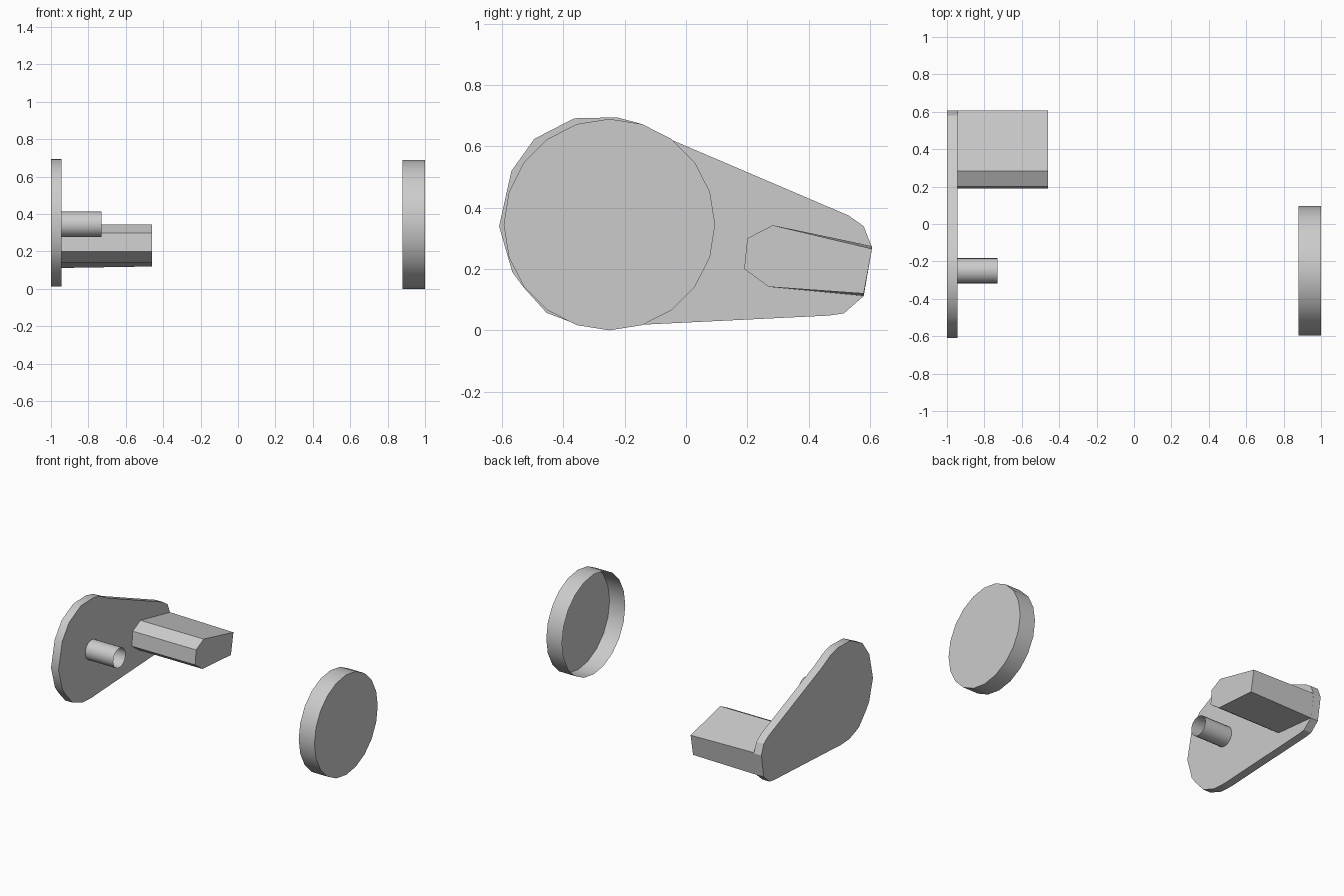
import bpy, bmesh
from math import cos, sin, tau, radians

if "Cube" in bpy.data.objects:
    bpy.data.objects.remove(bpy.data.objects["Cube"])


def circle(radius, sides=20, cy=-0.25, cz=0.345):
    return [(cy + radius * cos(tau * i / sides), cz + radius * sin(tau * i / sides))
            for i in range(sides)]


def loft_x(name, x0, x1, start, end=None, cap_start=True, cap_end=True):
    """Join two y-z outlines along x, with optional end caps."""
    bm = bmesh.new()
    a = [bm.verts.new((x0, y, z)) for y, z in start]
    b = [bm.verts.new((x1, y, z)) for y, z in (end or start)]
    n = len(a)
    for i in range(n):
        j = (i + 1) % n
        bm.faces.new((a[i], a[j], b[j], b[i]))
    if cap_start:
        bm.faces.new(a[::-1])
    if cap_end:
        bm.faces.new(b)
    bmesh.ops.recalc_face_normals(bm, faces=bm.faces[:])
    mesh = bpy.data.meshes.new(name)
    bm.to_mesh(mesh)
    bm.free()
    obj = bpy.data.objects.new(name, mesh)
    bpy.context.collection.objects.link(obj)
    bpy.ops.object.select_all(action='DESELECT')
    obj.select_set(True)
    bpy.context.view_layer.objects.active = obj
    bpy.ops.object.shade_smooth_by_angle(angle=radians(30))
    return obj


# Teardrop side plate
plate = [(-0.61, 0.34), (-0.57, 0.52), (-0.495, 0.625), (-0.365, 0.692),
         (-0.225, 0.695), (-0.15, 0.675), (-0.055, 0.625), (0.53, 0.375),
         (0.58, 0.34), (0.607, 0.27), (0.58, 0.112), (0.515, 0.055),
         (0.465, 0.048), (-0.15, 0.018), (-0.25, 0.012), (-0.35, 0.017),
         (-0.455, 0.057), (-0.53, 0.14), (-0.567, 0.19)]
loft_x("side_plate", -1.0, -0.943, plate)

# Handle block, twisting very slightly towards its free end
block = [(0.283, 0.343), (0.2, 0.3), (0.19, 0.2), (0.27, 0.142)]
loft_x("handle_block", -0.943, -0.46,
       block + [(0.58, 0.112), (0.607, 0.275)],
       block + [(0.58, 0.12), (0.607, 0.266)], cap_start=False)

# Hollow axle stub, open at its free end
loft_x("axle_stub", -0.943, -0.73, circle(0.068), cap_start=False, cap_end=False)

# Outer cover, a shallow cup open towards the plate
loft_x("round_cover", 0.88, 1.0, circle(0.345), cap_start=False)
